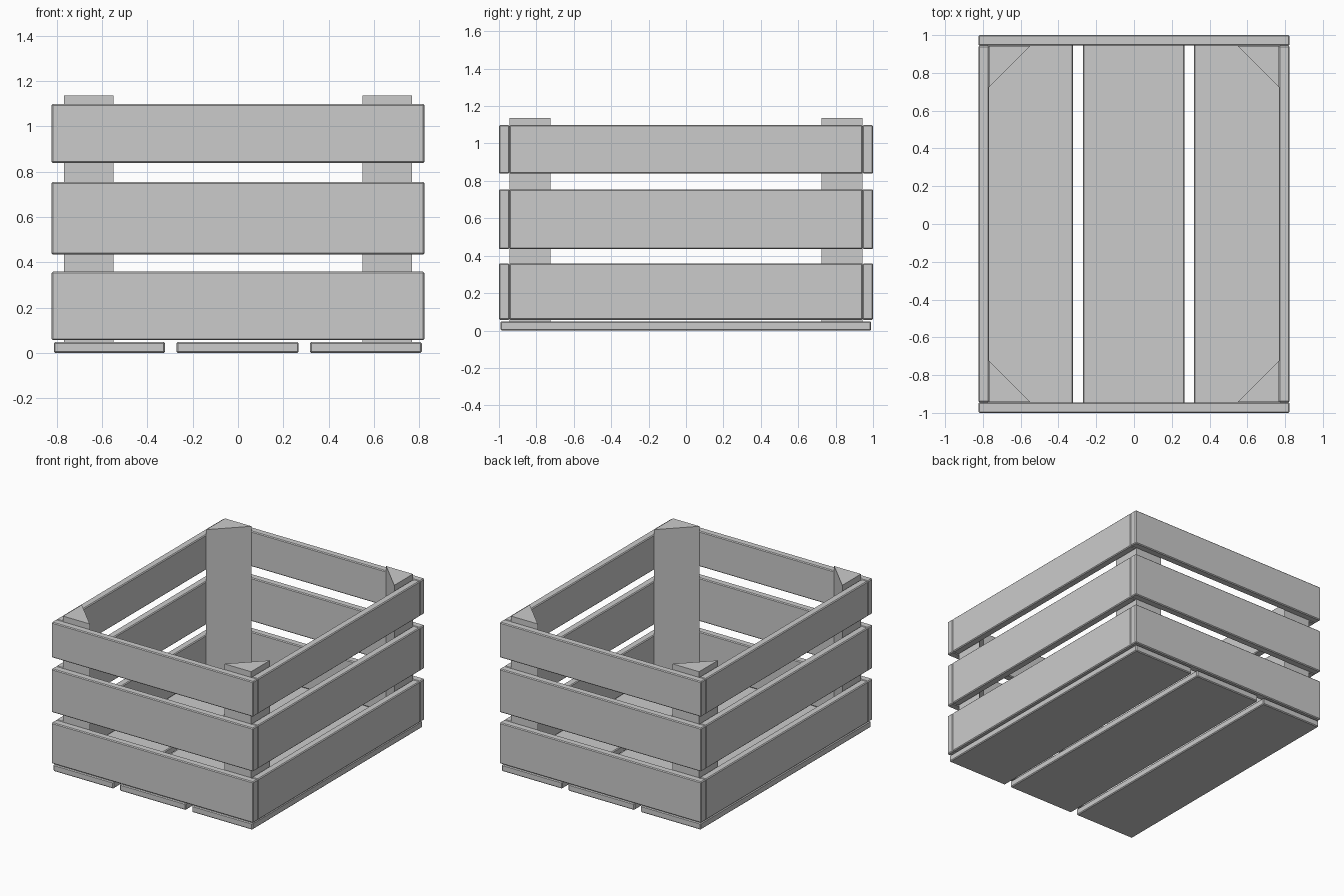
import bpy, bmesh

if "Cube" in bpy.data.objects:
    bpy.data.objects.remove(bpy.data.objects["Cube"])


def finish(name, bm, bevel):
    bmesh.ops.recalc_face_normals(bm, faces=bm.faces)
    mesh = bpy.data.meshes.new(name)
    bm.to_mesh(mesh)
    bm.free()
    obj = bpy.data.objects.new(name, mesh)
    bpy.context.collection.objects.link(obj)
    if bevel:
        mod = obj.modifiers.new("edge_bevel", 'BEVEL')
        mod.width = bevel
        mod.segments = 1
    return obj


def prism(name, outline, z0, z1, bevel=0.0):
    bm = bmesh.new()
    base = bm.faces.new([bm.verts.new((x, y, z0)) for x, y in outline])
    top = bmesh.ops.extrude_face_region(bm, geom=[base], use_keep_orig=True)
    verts = [v for v in top["geom"] if isinstance(v, bmesh.types.BMVert)]
    bmesh.ops.translate(bm, verts=verts, vec=(0, 0, z1 - z0))
    return finish(name, bm, bevel)


def board(name, x0, x1, y0, y1, z0, z1):
    return prism(name, [(x0, y0), (x1, y0), (x1, y1), (x0, y1)], z0, z1, 0.006)


HX, HY = 0.823, 1.0      # outer half sizes
IX, IY = 0.768, 0.944    # inner half sizes
POST = 0.218

# Floor boards
for name, x0, x1 in (("left", -0.813, -0.322), ("middle", -0.271, 0.268),
                     ("right", 0.318, 0.811)):
    board("floor_board_" + name, x0, x1, -0.992, 0.99, 0.003, 0.052)

# Wall slats in three rows
for row, z0, z1 in (("lower", 0.06, 0.362), ("middle", 0.438, 0.758),
                    ("upper", 0.842, 1.102)):
    board("front_slat_" + row, -HX, HX, -HY, -IY, z0, z1)
    board("back_slat_" + row, -HX, HX, IY, HY, z0, z1)
    board("left_slat_" + row, -HX, -IX, -IY, IY, z0, z1)
    board("right_slat_" + row, IX, HX, -IY, IY, z0, z1)

# Triangular corner posts
for sx, side in ((-1, "left"), (1, "right")):
    for sy, end in ((-1, "front"), (1, "back")):
        cx, cy = sx * (IX - 0.001), sy * (IY - 0.001)
        prism(f"corner_post_{end}_{side}",
              [(cx, cy), (cx - sx * POST, cy), (cx, cy - sy * POST)],
              0.052, 1.14)

# Rest the crate on the ground plane
for obj in bpy.context.collection.objects:
    obj.location.z -= 0.003
